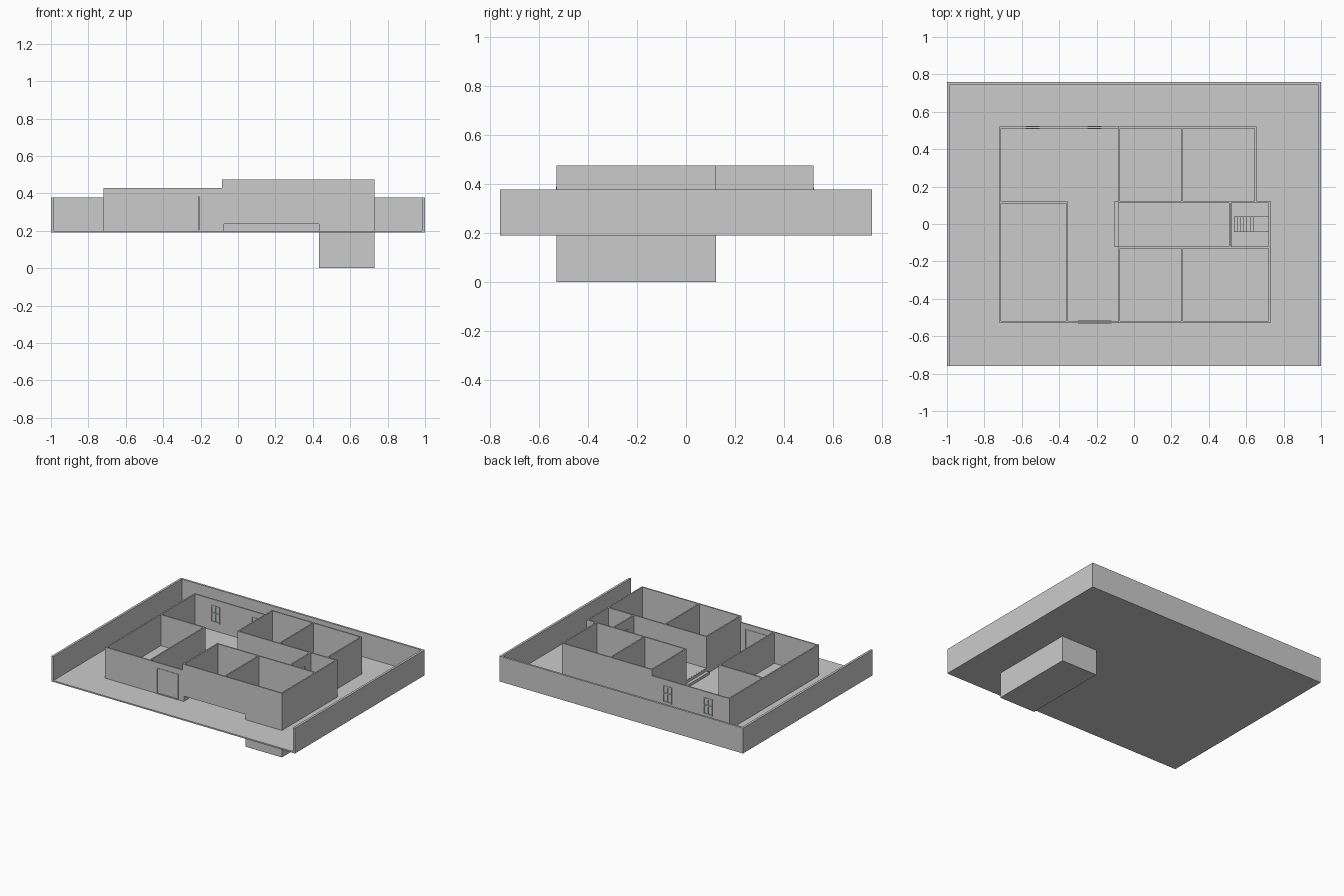
import bpy, bmesh

if "Cube" in bpy.data.objects:
    bpy.data.objects.remove(bpy.data.objects["Cube"])


def boxes(name, spans, color=None):
    """One object made of axis-aligned boxes (x0, x1, y0, y1, z0, z1)."""
    bm = bmesh.new()
    for x0, x1, y0, y1, z0, z1 in spans:
        vs = bmesh.ops.create_cube(bm, size=1)["verts"]
        bmesh.ops.scale(bm, vec=(x1 - x0, y1 - y0, z1 - z0), verts=vs)
        bmesh.ops.translate(bm, vec=((x0 + x1) / 2, (y0 + y1) / 2, (z0 + z1) / 2), verts=vs)
    me = bpy.data.meshes.new(name)
    bm.to_mesh(me)
    bm.free()
    ob = bpy.data.objects.new(name, me)
    bpy.context.collection.objects.link(ob)
    if color:
        mat = bpy.data.materials.new(name)
        mat.diffuse_color = color
        mat.use_nodes = True
        mat.node_tree.nodes["Principled BSDF"].inputs["Base Color"].default_value = mat.diffuse_color
        me.materials.append(mat)
    return ob


def wall_x(x0, x1, y, z0, z1, holes=()):
    """Boxes of a wall running along x; holes are (x0, x1, z0, z1)."""
    a, b, out, start = y - T, y + T, [], x0
    for h0, h1, lo, hi in holes:
        out.append((start, h0, a, b, z0, z1))
        if lo > z0:
            out.append((h0, h1, a, b, z0, lo))
        out.append((h0, h1, a, b, hi, z1))
        start = h1
    return out + [(start, x1, a, b, z0, z1)]


def wall_y(y0, y1, x, z0, z1, holes=()):
    """Same wall, running along y."""
    return [(s[2], s[3], s[0], s[1], s[4], s[5]) for s in wall_x(y0, y1, x, z0, z1, holes)]


T = 0.005                       # half wall thickness
G, F = 0.20, 0.24               # ground level, raised floor level
LOW, HIGH = 0.43, 0.475         # wall tops
WEST, MID, EAST = -0.715, -0.08, 0.725
FRONT, BACK = -0.523, 0.515

# Plot: ground with stairwell opening, fence on three sides
boxes("ground", [
    (-1, 0.525, -0.76, 0.76, 0.19, G), (0.725, 1, -0.76, 0.76, 0.19, G),
    (0.525, 0.725, -0.76, -0.12, 0.19, G), (0.525, 0.725, 0.115, 0.76, 0.19, G)])
boxes("left_fence", [(-1, -0.983, -0.76, 0.76, 0.19, 0.378)])
boxes("right_fence", [(0.983, 1, -0.76, 0.76, 0.19, 0.378)])
boxes("back_fence", [(-0.983, 0.983, 0.745, 0.76, 0.19, 0.378)])

# Low wing walls, with front door and two back windows
WINDOWS = [(-0.58, -0.505), (-0.248, -0.173)]
WZ = (0.26, 0.385)
DOOR = (-0.30, -0.12, G, 0.39)
boxes("low_wing_front_wall", wall_x(WEST - T, MID, FRONT, G, LOW, [DOOR]))
boxes("low_wing_back_wall", wall_x(WEST - T, MID, BACK, G, LOW, [w + WZ for w in WINDOWS]))
boxes("low_wing_left_wall", wall_y(FRONT, BACK, WEST, G, LOW))
boxes("corner_room_walls", wall_y(FRONT, 0.115, -0.357, G, LOW)
      + wall_x(WEST, -0.352, 0.115, G, LOW))

# Front door: frame and two leaves
x0, x1, z0, z1 = DOOR
a, b, m = FRONT - 0.008, FRONT + 0.008, (x0 + x1) / 2
boxes("front_door_frame", [(x0, x0 + 0.007, a, b, z0, z1), (x1 - 0.007, x1, a, b, z0, z1),
                           (x0, x1, a, b, z1 - 0.007, z1), (x0, x1, a, b, z0, z0 + 0.005)])
boxes("front_door_leaves", [(x0 + 0.007, m - 0.001, FRONT - 0.003, FRONT + 0.003, z0, z1 - 0.007),
                            (m + 0.001, x1 - 0.007, FRONT - 0.003, FRONT + 0.003, z0, z1 - 0.007)])

# Back windows: frame, bars and glass
for i, (x0, x1) in enumerate(WINDOWS):
    z0, z1 = WZ
    a, b, m, f = BACK - 0.008, BACK + 0.008, (x0 + x1) / 2, 0.008
    boxes(f"window_frame_{i}", [
        (x0, x0 + f, a, b, z0, z1), (x1 - f, x1, a, b, z0, z1),
        (x0, x1, a, b, z0, z0 + f), (x0, x1, a, b, z1 - f, z1),
        (m - 0.003, m + 0.003, a, b, z0, z1), (x0, x1, a, b, 0.325, 0.332)])
    boxes(f"window_glass_{i}", [(x0 + f, x1 - f, BACK - 0.001, BACK + 0.001, z0 + f, z1 - f)],
          (0.55, 0.65, 0.62, 1))

# Raised wing floor, leaving the stairwell open
boxes("raised_floor", [
    (MID, 0.525, FRONT, BACK, F - 0.004, F + 0.001),
    (0.525, EAST, FRONT, -0.12, F - 0.004, F + 0.001),
    (0.525, 0.65, 0.115, BACK, F - 0.004, F + 0.001)])
boxes("entry_step", [(-0.107, MID - T, -0.12, 0.12, G, 0.22), (MID - T, MID + T, -0.12, 0.12, G, F)])

# Raised wing walls
boxes("raised_front_wall", wall_x(MID - T, EAST + T, FRONT, F, HIGH))
boxes("raised_back_wall", wall_x(MID - T, 0.655, BACK, F, HIGH))
boxes("raised_left_walls", wall_y(FRONT - T, -0.12, MID, G, HIGH) + wall_y(0.115, BACK + T, MID, G, HIGH))
boxes("raised_right_walls", wall_y(FRONT - T, 0.122, EAST, F, HIGH) + wall_y(0.117, BACK, 0.65, G, HIGH))
boxes("hallway_walls", wall_x(MID, EAST, -0.125, F, HIGH) + wall_x(MID, EAST, 0.117, F, HIGH))
boxes("room_dividers", wall_y(FRONT, -0.125, 0.258, F, HIGH) + wall_y(0.117, BACK, 0.258, F, HIGH))
boxes("stair_wall", wall_y(-0.125, 0.117, 0.514, F, HIGH, [(-0.045, 0.045, F, 0.40)]))

# Basement
boxes("basement_floor", [(0.433, EAST + T, FRONT - T, 0.122, 0, 0.008)])
boxes("basement_walls", wall_x(0.433, EAST + T, FRONT, 0, F) + wall_x(0.433, EAST + T, 0.117, 0, F)
      + wall_y(FRONT, 0.117, 0.438, 0, G) + wall_y(FRONT, 0.117, EAST, 0, F))

# Stairs down to the basement, ending on a landing
N = 6
boxes("basement_stairs", [
    (0.535 + 0.0175 * i, 0.535 + 0.0175 * (i + 1), -0.042, 0.04,
     0.006, F - 0.02 * (i + 1)) for i in range(N)])
boxes("stair_landing", [(0.535 + 0.0175 * N, 0.72, -0.042, 0.04, 0.006, F - 0.02 * (N + 1))])
